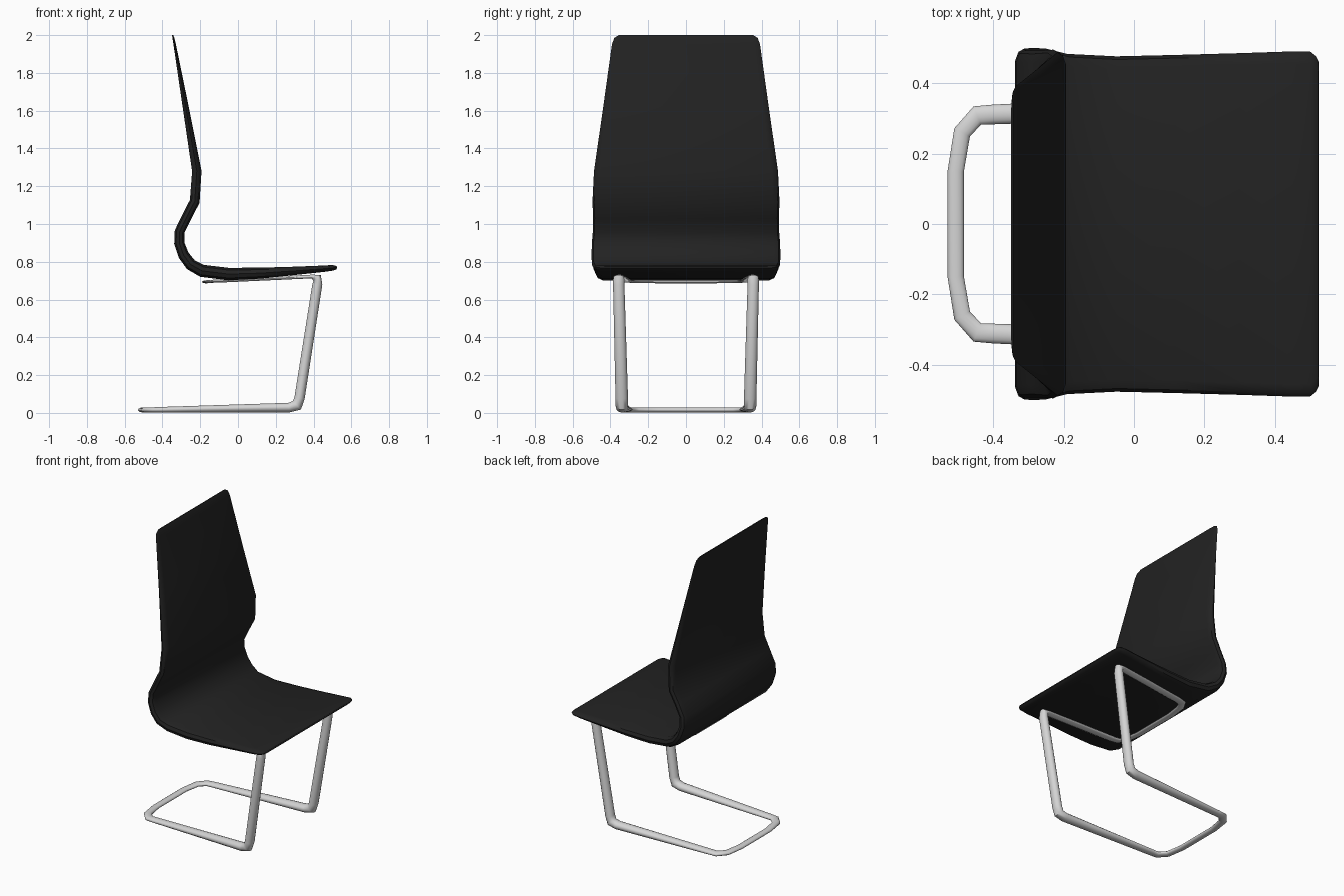
import bpy, bmesh, math
from mathutils import Vector

cube = bpy.data.objects.get("Cube")
if cube:
    bpy.data.objects.remove(cube, do_unlink=True)


def material(name, rgb, rough):
    m = bpy.data.materials.new(name)
    m.use_nodes = True
    m.diffuse_color = (*rgb, 1)
    bsdf = m.node_tree.nodes["Principled BSDF"]
    bsdf.inputs["Base Color"].default_value = (*rgb, 1)
    bsdf.inputs["Roughness"].default_value = rough
    return m


def loft(name, rings, mat, caps, angle):
    """Skin a list of equal-length rings and shade the result smooth."""
    bm = bmesh.new()
    loops = [[bm.verts.new(p) for p in ring] for ring in rings]
    n = len(loops[0])
    for a, b in zip(loops, loops[1:]):
        for i in range(n):
            j = (i + 1) % n
            bm.faces.new((a[i], a[j], b[j], b[i]))
    if caps:
        bm.faces.new(loops[0])
        bm.faces.new(loops[-1])
    bmesh.ops.recalc_face_normals(bm, faces=bm.faces)
    mesh = bpy.data.meshes.new(name)
    bm.to_mesh(mesh)
    bm.free()
    mesh.materials.append(mat)
    obj = bpy.data.objects.new(name, mesh)
    bpy.context.collection.objects.link(obj)
    bpy.ops.object.select_all(action="DESELECT")
    obj.select_set(True)
    bpy.context.view_layer.objects.active = obj
    bpy.ops.object.shade_smooth_by_angle(angle=math.radians(angle))
    return obj


def tangents(points):
    """Bisecting direction at each point, with the cosine of half the bend."""
    out = []
    for i, p in enumerate(points):
        before = (p - points[i - 1]).normalized() if i else None
        after = (points[i + 1] - p).normalized() if i < len(points) - 1 else None
        before, after = before or after, after or before
        t = (before + after).normalized()
        out.append((t, max(t.dot(after), 0.7)))
    return out


black = material("black upholstery", (0.016, 0.016, 0.016), 0.6)
steel = material("light grey metal", (0.66, 0.66, 0.66), 0.4)

# Seat and backrest: one bent shell, stations are x, z, thickness, half width
stations = [
    (-0.346, 2.0, 0.006, 0.355), (-0.342, 1.985, 0.01, 0.38),
    (-0.335, 1.95, 0.013, 0.392), (-0.277, 1.62, 0.032, 0.438),
    (-0.218, 1.28, 0.05, 0.487), (-0.229, 1.12, 0.053, 0.495),
    (-0.27, 1.04, 0.053, 0.492), (-0.309, 0.96, 0.053, 0.493),
    (-0.311, 0.90, 0.054, 0.498), (-0.288, 0.835, 0.058, 0.5),
    (-0.25, 0.785, 0.062, 0.498), (-0.19, 0.752, 0.066, 0.483),
    (-0.05, 0.735, 0.066, 0.476), (0.12, 0.74, 0.058, 0.48),
    (0.3, 0.752, 0.044, 0.485), (0.45, 0.763, 0.034, 0.49),
    (0.5, 0.768, 0.03, 0.489), (0.518, 0.769, 0.02, 0.475),
    (0.525, 0.77, 0.008, 0.46),
]
centres = [Vector((x, 0, z)) for x, z, _, _ in stations]
side = Vector((0, 1, 0))
rings = []
for c, (t, _), (_, _, thick, w) in zip(centres, tangents(centres), stations):
    normal = t.cross(side)
    half = [(w - 0.035, -0.5), (w - 0.009, -0.32), (w, 0),
            (w - 0.009, 0.32), (w - 0.035, 0.5)]
    section = half + [(-u, v) for u, v in reversed(half)]
    rings.append([c + side * u + normal * (v * thick) for u, v in section])
loft("seat_and_back_shell", rings, black, True, 40)

# Cantilever tube, one half: x, y, z, half width, half depth, turn of the width axis
path = [
    (-0.506, 0, 0.016, 0.023, 0.013, 90),
    (-0.506, 0.15, 0.016, 0.023, 0.013, 84),
    (-0.488, 0.26, 0.016, 0.025, 0.014, 62),
    (-0.445, 0.308, 0.016, 0.028, 0.014, 22),
    (-0.4, 0.311, 0.017, 0.028, 0.015, 0),
    (0.27, 0.338, 0.028, 0.033, 0.026, 0),
    (0.312, 0.34, 0.04, 0.033, 0.028, 0),
    (0.326, 0.34, 0.08, 0.033, 0.028, 0),
    (0.42, 0.356, 0.68, 0.03, 0.027, 0),
    (0.419, 0.356, 0.715, 0.029, 0.02, 0),
    (0.39, 0.354, 0.722, 0.028, 0.01, 0),
    (-0.09, 0.31, 0.699, 0.027, 0.009, 0),
    (-0.13, 0.3, 0.697, 0.027, 0.008, 22),
    (-0.155, 0.25, 0.695, 0.025, 0.008, 62),
    (-0.168, 0.15, 0.694, 0.023, 0.008, 84),
    (-0.168, 0, 0.694, 0.023, 0.008, 90),
]
points = [Vector(p[:3]) for p in path]
rings = []
for c, (t, bend), (_, _, _, wide, deep, turn) in zip(points, tangents(points), path):
    r = math.radians(turn)
    across = Vector((-math.sin(r), math.cos(r), 0))
    normal = t.cross(across).normalized()
    depth = deep / bend if turn == 0 else deep
    ring = []
    for k in range(14):
        a = math.tau * k / 14
        ring.append(c + across * (wide * math.cos(a)) + normal * (depth * math.sin(a)))
    rings.append(ring)
# Seat both loop ends on the mirror plane
for ring in (rings[0], rings[-1]):
    for p in ring:
        p.y = 0
frame = loft("cantilever_frame", rings, steel, False, 50)
mirror = frame.modifiers.new("Mirror", "MIRROR")
mirror.use_axis = (False, True, False)
mirror.use_clip = True
